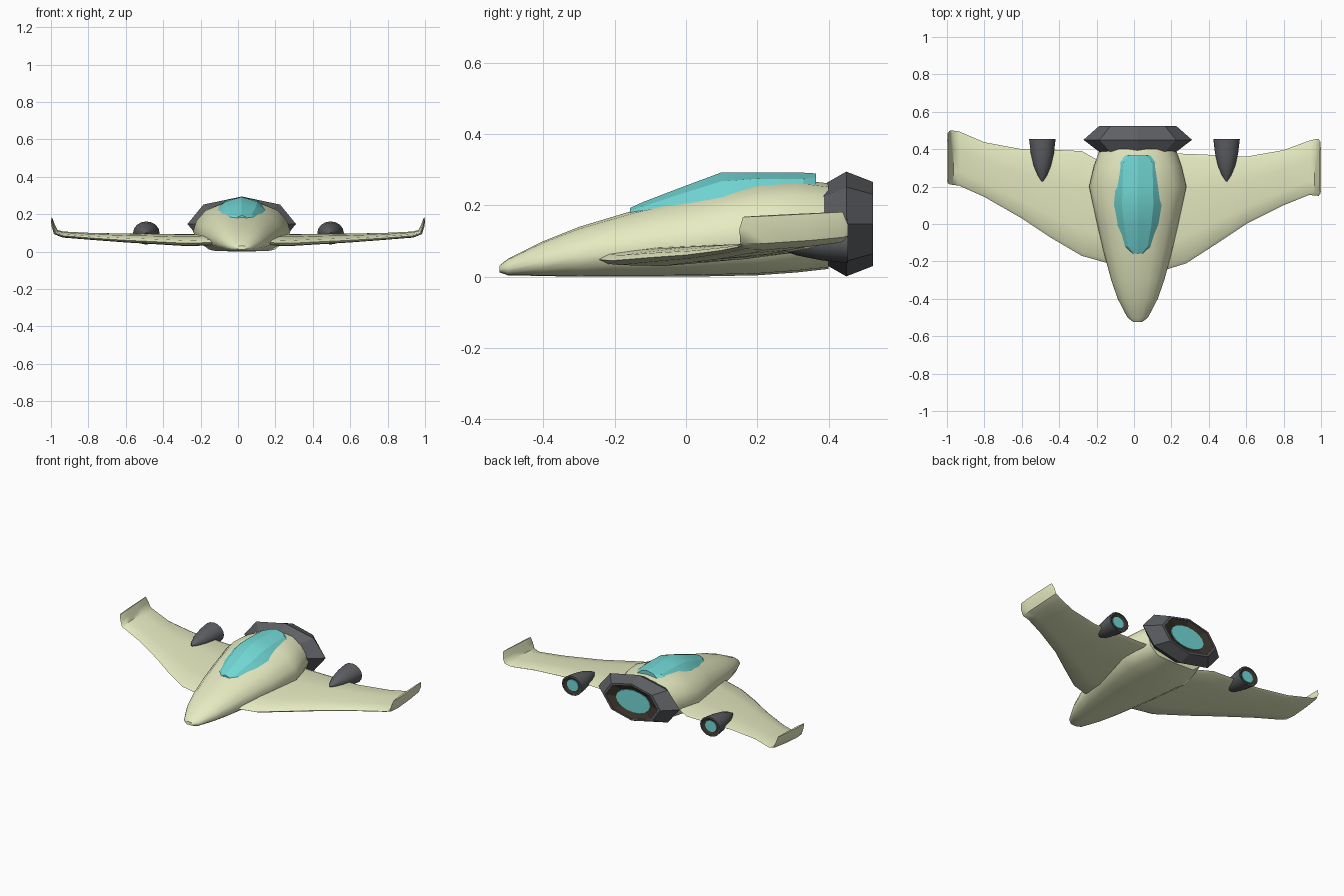
import bpy, bmesh
from math import sin, cos, pi, radians

def material(name, rgb):
    m = bpy.data.materials.new(name)
    m.diffuse_color = (*rgb, 1)
    return m

CREAM = material("cream", (0.80, 0.84, 0.54))
CYAN = material("cyan", (0.17, 0.70, 0.68))
DARK = material("dark_metal", (0.11, 0.115, 0.125))
BROWN = material("brown", (0.045, 0.036, 0.026))

def loft(name, rings, mat, angle=None):
    """Skin closed rings of points and cap both ends."""
    bm = bmesh.new()
    rows = [[bm.verts.new(p) for p in r] for r in rings]
    n = len(rows[0])
    for a, b in zip(rows, rows[1:]):
        for i in range(n):
            j = (i + 1) % n
            bm.faces.new((a[i], a[j], b[j], b[i]))
    bm.faces.new(rows[0][::-1])
    bm.faces.new(rows[-1])
    bmesh.ops.recalc_face_normals(bm, faces=bm.faces)
    me = bpy.data.meshes.new(name)
    bm.to_mesh(me)
    bm.free()
    me.materials.append(mat)
    ob = bpy.data.objects.new(name, me)
    bpy.context.collection.objects.link(ob)
    if angle:
        bpy.ops.object.select_all(action='DESELECT')
        ob.select_set(True)
        bpy.context.view_layer.objects.active = ob
        bpy.ops.object.shade_smooth_by_angle(angle=radians(angle))
    return ob

def revolve(name, cx, cz, profile, n, mat, angle=None):
    """Elliptical rings (y, rx, rz) about an axis along y."""
    return loft(name, [[(cx + rx * cos(2 * pi * i / n), y, cz + rz * sin(2 * pi * i / n))
                        for i in range(n)] for y, rx, rz in profile], mat, angle)

def mirrored(half):
    """Right half of a section (bottom to top) to a full ring."""
    return half + [(-u, v) for u, v in reversed(half) if u > 0]

CX = 0.02  # fuselage axis

# Fuselage: y, half width, bottom, top
half = mirrored([(0, 0), (0.66, 0.02), (0.92, 0.2), (1, 0.4), (0.93, 0.62),
                 (0.74, 0.83), (0.42, 0.96), (0, 1)])
body = [(-0.523, 0.025, 0.012, 0.032), (-0.50, 0.055, 0.004, 0.05), (-0.40, 0.107, 0.002, 0.1),
        (-0.30, 0.142, 0, 0.14), (-0.15, 0.182, 0, 0.185), (0.0, 0.217, 0, 0.222),
        (0.2, 0.26, 0.004, 0.265), (0.31, 0.234, 0.012, 0.273), (0.40, 0.203, 0.022, 0.262)]
loft("fuselage", [[(CX + u * w, y, zb + v * (zt - zb)) for u, v in half]
                  for y, w, zb, zt in body], CREAM, 40)

# Canopy: y, half width, edge height, top height
canopy = [(-0.157, 0.035, 0.172, 0.193), (-0.12, 0.085, 0.172, 0.21), (-0.01, 0.117, 0.195, 0.252),
          (0.1, 0.135, 0.215, 0.293), (0.2, 0.132, 0.237, 0.293), (0.33, 0.125, 0.235, 0.292),
          (0.365, 0.07, 0.258, 0.29)]
rings = []
for y, w, ze, zt in canopy:
    sec = mirrored([(0, ze - 0.03), (0.85, ze - 0.02), (1, ze), (0.62, ze + 0.68 * (zt - ze)), (0, zt)])
    rings.append([(CX + u * (w if u else 0), y, z) for u, z in sec])
loft("canopy", rings, CYAN, 20)

# Wings: x, leading-edge z, trailing-edge z, half thickness, bend in degrees
span = [(0.12, 0.05, 0.085, 0.025, 0), (0.28, 0.045, 0.085, 0.025, 0), (0.45, 0.054, 0.088, 0.022, 0),
        (0.6, 0.061, 0.09, 0.019, 0), (0.8, 0.074, 0.096, 0.015, 0), (0.935, 0.085, 0.102, 0.014, 12),
        (0.974, 0.098, 0.115, 0.013, 50), (0.987, 0.135, 0.145, 0.01, 78), (0.996, 0.168, 0.182, 0.005, 78)]
edges = {
    "right": (1, [-0.26, -0.21, -0.1, 0, 0.1, 0.155, 0.152, 0.15, 0.16],
              [0.38, 0.375, 0.368, 0.36, 0.395, 0.445, 0.455, 0.455, 0.44]),
    "left": (-1, [-0.215, -0.17, -0.07, 0.03, 0.145, 0.205, 0.21, 0.212, 0.22],
             [0.3, 0.39, 0.397, 0.4, 0.437, 0.495, 0.5, 0.498, 0.485]),
}
foil = [(0, 0), (0.04, 0.55), (0.25, 1), (0.65, 0.85), (0.96, 0.4), (1, 0),
        (0.96, -0.4), (0.65, -0.85), (0.25, -1), (0.04, -0.55)]
for side, (s, lead, trail) in edges.items():
    rings = []
    for (x, zl, zt, th, bend), yl, yt in zip(span, lead, trail):
        a = radians(bend)
        rings.append([(s * (x - h * th * sin(a)), yl + t * (yt - yl),
                       zl + t * (zt - zl) + h * th * cos(a)) for t, h in foil])
    loft(side + "_wing", rings, CREAM, 50)

# Main engine: faceted ring, recessed throat and glowing disc
revolve("main_engine", CX, 0.148,
        [(0.385, 0.205, 0.11), (0.45, 0.29, 0.147), (0.525, 0.205, 0.118),
         (0.525, 0.188, 0.108), (0.50, 0.175, 0.10)], 8, DARK)
revolve("main_engine_throat", CX, 0.148,
        [(0.495, 0.188, 0.108), (0.523, 0.188, 0.108), (0.505, 0.125, 0.072)], 8, BROWN)
revolve("main_engine_glow", CX, 0.148,
        [(0.50, 0.125, 0.072), (0.51, 0.122, 0.07)], 16, CYAN)

# Wing engines: tapered pods
for side, x in (("left", -0.49), ("right", 0.495)):
    pod = [(0.228, 0.004), (0.26, 0.025), (0.31, 0.046), (0.38, 0.062), (0.455, 0.071),
           (0.455, 0.063), (0.44, 0.06)]
    revolve(side + "_pod", x, 0.1, [(y, r, r * 0.87) for y, r in pod], 16, DARK, 35)
    revolve(side + "_pod_throat", x, 0.1,
            [(0.435, 0.063, 0.055), (0.453, 0.063, 0.055), (0.443, 0.042, 0.037)], 16, BROWN, 35)
    revolve(side + "_pod_glow", x, 0.1,
            [(0.44, 0.042, 0.037), (0.447, 0.041, 0.036)], 16, CYAN)
